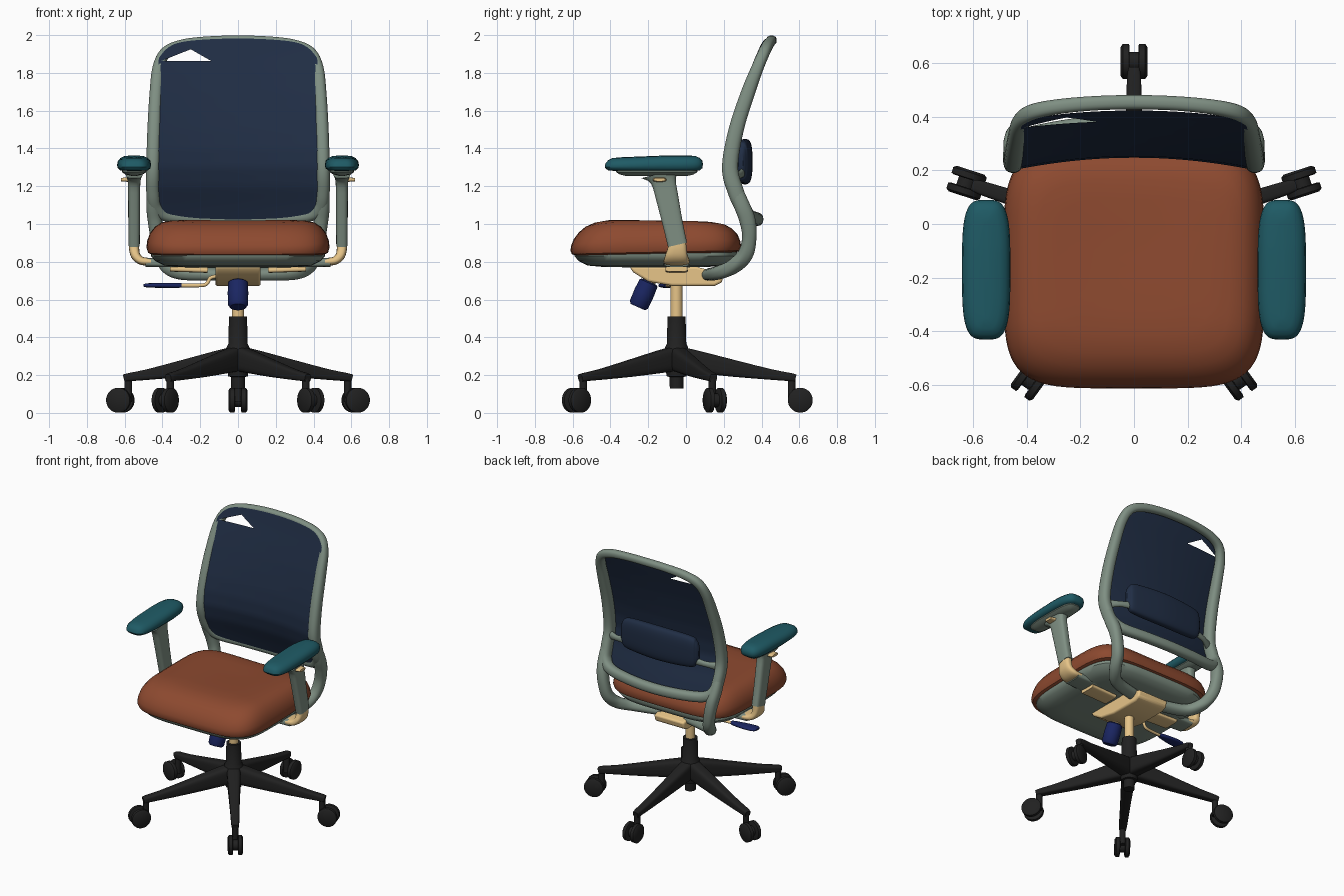
import bpy, bmesh, math
from mathutils import Vector

if "Cube" in bpy.data.objects:
    bpy.data.objects.remove(bpy.data.objects["Cube"])


def mat(name, r, g, b):
    m = bpy.data.materials.new(name)
    m.diffuse_color = (*[(c / 255) ** 2.2 for c in (r, g, b)], 1)
    m.use_nodes = True
    m.node_tree.nodes["Principled BSDF"].inputs["Base Color"].default_value = m.diffuse_color
    return m


RUST = mat("rust fabric", 140, 75, 51)
NAVY = mat("navy mesh", 37, 49, 70)
TEAL = mat("teal pad", 36, 91, 101)
GREEN = mat("grey green plastic", 126, 142, 130)
TAN = mat("tan metal", 230, 195, 135)
BLUE = mat("blue knob", 32, 42, 98)
BLACK = mat("black plastic", 38, 38, 38)


def finish(bm, name, m, angle=40):
    bmesh.ops.recalc_face_normals(bm, faces=bm.faces)
    me = bpy.data.meshes.new(name)
    bm.to_mesh(me)
    bm.free()
    for p in me.polygons:
        p.use_smooth = True
    me.set_sharp_from_angle(angle=math.radians(angle))
    me.materials.append(m)
    ob = bpy.data.objects.new(name, me)
    bpy.context.collection.objects.link(ob)
    return ob


def spow(c, n):
    return math.copysign(abs(c) ** (2 / n), c)


def loft(rings, closed, name, m):
    bm = bmesh.new()
    vs = [[bm.verts.new(p) for p in r] for r in rings]
    k = len(vs[0])
    pairs = list(zip(vs, vs[1:])) + ([(vs[-1], vs[0])] if closed else [])
    for a, b in pairs:
        for i in range(k):
            j = (i + 1) % k
            bm.faces.new((a[i], a[j], b[j], b[i]))
    if not closed:
        bm.faces.new(vs[0])
        bm.faces.new(vs[-1])
    return finish(bm, name, m)


def tube(name, pts, m, ref=(0, 1, 0), n=2, smooth=6, closed=False, sides=20):
    """Sweep along (x, y, z, ra, rb); rb lies along ref, ra across it."""
    P = [Vector(p) for p in pts]
    N = len(P)
    Q = []
    for i in range(N if closed else N - 1):
        if closed:
            p0, p1, p2, p3 = (P[(i + d) % N] for d in (-1, 0, 1, 2))
        else:
            p0, p1, p2, p3 = (P[min(max(i + d, 0), N - 1)] for d in (-1, 0, 1, 2))
        for s in range(smooth):
            t = s / smooth
            Q.append((p1 * 2 + (p2 - p0) * t + (p0 * 2 - p1 * 5 + p2 * 4 - p3) * t * t
                      + (p1 * 3 - p0 - p2 * 3 + p3) * t ** 3) * 0.5)
    if not closed:
        Q.append(P[-1])
    C = [Vector(q[:3]) for q in Q]
    L = len(C)
    rings = []
    for i, q in enumerate(Q):
        nx = C[(i + 1) % L] if closed else C[min(i + 1, L - 1)]
        pv = C[i - 1] if closed else C[max(i - 1, 0)]
        T = (nx - pv).normalized()
        R = Vector(ref)
        B = (R - T * T.dot(R)).normalized()
        A = T.cross(B)
        rings.append([C[i] + A * (q[3] * spow(math.cos(h), n)) + B * (q[4] * spow(math.sin(h), n))
                      for h in (2 * math.pi * (k + .5) / sides for k in range(sides))])
    return loft(rings, closed, name, m)


def rod(name, p0, p1, radii, m, ref=(0, 1, 0)):
    """Straight turned part: radii = [(position 0..1, radius)]."""
    a, b = Vector(p0), Vector(p1)
    return tube(name, [(*a.lerp(b, t), r, r) for t, r in radii], m, ref, smooth=1, sides=24)


def cushion(name, cx, cy, a, b, n, rings, m, deform=None, sides=64):
    """Rounded slab from stacked outlines: rings = [(inset, z)]."""
    out = []
    for d, z in rings:
        ring = []
        for k in range(sides):
            h = 2 * math.pi * k / sides
            x, y = cx + (a - d) * spow(math.cos(h), n), cy + (b - d) * spow(math.sin(h), n)
            ring.append((x, y, deform(x, y, z) if deform else z))
        out.append(ring)
    return loft(out, False, name, m)


# seat cushion and pan
def seat_shape(x, y, z):
    f = (z - .84) / .18
    front = max(0, (-.36 - y) / .25)
    dish = .02 * max(0, 1 - (x / .4) ** 2) * max(0, min(1, (y + .5) / .5))
    return z - f * (.05 * front ** 2 + dish) + .02 * (y + .2) * (1 - f)


cushion("seat_cushion", 0, -.16, .485, .452, 4.8,
        [(.3, .84), (.03, .84), (.008, .85), (0, .875), (.004, .91), (.018, .95), (.045, .985), (.08, 1.008),
         (.13, 1.02), (.2, 1.025), (.3, 1.025), (.42, 1.025)], RUST, seat_shape)
cushion("seat_pan", 0, -.16, .46, .43, 4.5,
        [(.35, .77), (.16, .772), (.07, .78), (.02, .805), (0, .83), (.0, .852), (.1, .855)], GREEN)

# backrest surface: depth from height, bowed across the width
YR = [(.9, .34), (1.0, .325), (1.1, .29), (1.2, .25), (1.3, .231), (1.4, .24), (1.5, .263),
      (1.6, .293), (1.7, .326), (1.8, .363), (1.9, .402), (2.0, .437)]


def surf(x, z):
    i = min(max(int((z - .9) * 10), 0), 10)
    (z0, y0), (z1, y1) = YR[i], YR[i + 1]
    return y0 + (y1 - y0) * (z - z0) / (z1 - z0) + (.025 + .035 * (2 - z)) * (1 - (x / .46) ** 2)


# back frame loop
half = [(0, 1.972, .026, .027), (.15, 1.968, .026, .027), (.29, 1.95, .028, .028), (.38, 1.91, .03, .03),
        (.42, 1.83, .032, .032), (.434, 1.7, .034, .037), (.444, 1.5, .036, .04), (.45, 1.3, .036, .043),
        (.45, 1.17, .036, .043), (.435, 1.09, .036, .04), (.37, 1.045, .035, .036), (.2, 1.03, .035, .034),
        (0, 1.025, .035, .034)]
loop = half + [(-x, z, a, b) for x, z, a, b in half[-2:0:-1]]
tube("back_frame", [(x, surf(x, z), z, a, b) for x, z, a, b in loop], GREEN, n=2.4, closed=True)

# back mesh panel, with the handle slot cut near the top
bm = bmesh.new()
U, V = 40, 40
grid = []
for j in range(V + 1):
    row = []
    for i in range(U + 1):
        u = 2 * i / U - 1
        u = math.copysign(1 - (1 - abs(u)) ** 1.4, u)
        z0, z1 = 1.012 + .015 * u * u + .05 * u ** 10, 1.982 - .03 * u * u - .075 * u ** 10
        z = z0 + (z1 - z0) * j / V
        row.append(bm.verts.new((u * (.452 - .035 * max(0, (z - 1.3) / .6) ** 1.5), 0, z)))
    grid.append(row)
for j in range(V):
    for i in range(U):
        bm.faces.new((grid[j][i], grid[j][i + 1], grid[j + 1][i + 1], grid[j + 1][i]))
slot = [Vector(p) for p in ((-.41, 0, 1.862), (-.14, 0, 1.862), (-.25, 0, 1.925))]
edges = []
for a, b in zip(slot, slot[1:] + slot[:1]):
    d = b - a
    no = Vector((d.z, 0, -d.x))
    edges.append((a, no))
    bmesh.ops.bisect_plane(bm, geom=bm.verts[:] + bm.edges[:] + bm.faces[:], plane_co=a, plane_no=no)
gone = [f for f in bm.faces if all((f.calc_center_median() - a).dot(no) < 0 for a, no in edges)]
bmesh.ops.delete(bm, geom=gone, context='FACES')
for v in bm.verts:
    v.co.y = surf(v.co.x, v.co.z) - .034
finish(bm, "back_mesh", NAVY)

# lumbar pad behind the mesh
tube("lumbar_pad", [(x, surf(x, 1.33) + .03, 1.33, a, b) for x, a, b in
                    ((-.31, .04, .012), (-.29, .085, .028), (-.24, .11, .037), (0, .12, .04),
                     (.24, .11, .037), (.29, .085, .028), (.31, .04, .012))], NAVY, n=3, sides=32)

# parts on both sides
for s, side in ((-1, "left"), (1, "right")):
    tube("back_support_" + side, [(s * .452, .255, 1.2, .03, .036), (s * .45, .295, 1.1, .036, .042),
         (s * .44, .325, 1.02, .038, .043), (s * .425, .335, .93, .038, .038), (s * .405, .315, .84, .038, .04),
         (s * .37, .25, .775, .038, .04), (s * .29, .17, .742, .036, .04), (s * .1, .12, .735, .03, .04)],
         GREEN, ref=(0, 1, .4), n=2.4)
    tube("lumbar_hook_" + side, [(s * .29, surf(.29, 1.27) + .03, 1.27, .025, .015),
         (s * .36, surf(.36, 1.27) + .025, 1.26, .02, .015), (s * .43, surf(.43, 1.25), 1.25, .03, .02)], GREEN)
    # armrest
    cushion("arm_pad_" + side, s * .55, -.17, .09, .26, 3.6,
            [(.06, 1.281), (.018, 1.283), (.004, 1.295), (0, 1.315), (.004, 1.335), (.018, 1.35),
             (.04, 1.36), (.08, 1.363)], TEAL,
            lambda x, y, z: z - .012 * max(0, (-.1 - y) / .3) * (z > 1.3))
    cushion("arm_pad_plate_" + side, s * .55, -.155, .065, .215, 3.5,
            [(.05, 1.255), (.02, 1.262), (0, 1.275), (0, 1.29)], GREEN)
    tube("arm_post_" + side, [(s * .55, -.045, .89, .03, .052), (s * .55, -.07, 1.0, .031, .054),
         (s * .55, -.1, 1.14, .032, .06), (s * .55, -.12, 1.23, .034, .068), (s * .55, -.13, 1.27, .045, .11)],
         GREEN, n=3.5, smooth=3)
    tube("arm_bend_" + side, [(s * .46, -.05, .8, .02, .068), (s * .51, -.05, .805, .022, .068),
         (s * .54, -.05, .83, .025, .06), (s * .55, -.047, .87, .027, .05), (s * .55, -.045, .92, .027, .046)],
         TAN, n=3)
    tube("arm_bar_" + side, [(s * .1, -.05, .785, .018, .08), (s * .49, -.05, .797, .024, .066)],
         GREEN, n=4, smooth=1)
    tube("arm_slide_" + side, [(s * .16, -.05, .755, .014, .06), (s * .36, -.05, .762, .014, .06)],
         TAN, n=4, smooth=1)
    tube("arm_catch_" + side, [(s * .56, -.14, 1.235, .014, .04), (s * .62, -.14, 1.235, .009, .03)],
         TAN, n=3, smooth=1)

# tilt mechanism under the seat
bm = bmesh.new()
prof = [(-.3, .775), (-.28, .745), (-.2, .695), (-.07, .672), (.15, .672), (.19, .69), (.2, .735), (.05, .775)]
f = bm.faces.new([bm.verts.new((-.12, y, z)) for y, z in prof])
ext = bmesh.ops.extrude_face_region(bm, geom=[f])["geom"]
bmesh.ops.translate(bm, vec=(.24, 0, 0), verts=[g for g in ext if isinstance(g, bmesh.types.BMVert)])
mech = finish(bm, "tilt_mechanism", TAN)
bev = mech.modifiers.new("bevel", 'BEVEL')
bev.width, bev.segments = .012, 3
rod("tension_neck", (0, -.17, .74), (0, -.21, .67), [(0, .035), (1, .035)], TAN)
rod("tension_knob", (0, -.195, .695), (0, -.255, .56),
    [(0, .04), (.05, .052), (.45, .055), (.9, .053), (1, .042)], BLUE)

# height lever
tube("lever_rod", [(-.1, -.08, .725, .01, .01), (-.145, -.08, .715, .01, .01), (-.165, -.085, .685, .01, .01),
                   (-.2, -.09, .675, .01, .01), (-.33, -.1, .675, .01, .01)], TAN, sides=12)
tube("lever_paddle", [(-.3, -.1, .675, .012, .015), (-.34, -.1, .675, .014, .025), (-.42, -.105, .675, .013, .038),
                      (-.48, -.11, .675, .011, .036), (-.5, -.11, .675, .006, .02)], BLUE, n=2.6)

# gas column and star base
CY = -.05
rod("gas_column", (0, CY, .45), (0, CY, .69), [(0, .032), (1, .032)], TAN)
rod("base_hub", (0, CY, .13), (0, CY, .51),
    [(0, .036), (.16, .038), (.165, .052), (.25, .058), (.5, .066), (.58, .06), (.62, .052), (1, .048)], BLACK)
for i in range(5):
    ang = math.radians(90 + 72 * i)
    e, t = Vector((math.cos(ang), math.sin(ang), 0)), Vector((-math.sin(ang), math.cos(ang), 0))

    def at(r, z, off=0):
        return Vector((0, CY, z)) + e * r + t * off
    tube(f"base_leg_{i}", [(*at(r, z), a, b) for r, z, a, b in
         ((.02, .285, .045, .065), (.1, .272, .045, .06), (.3, .236, .036, .045), (.5, .203, .029, .028),
          (.6, .19, .026, .022), (.63, .184, .02, .02))], BLACK, ref=(0, 0, 1), n=4, smooth=2)
    rod(f"caster_stem_{i}", at(.61, .06), at(.61, .2), [(0, .02), (1, .02)], BLACK)
    rod(f"caster_axle_{i}", at(.655, .067, -.03), at(.655, .067, .03), [(0, .035), (1, .035)], BLACK, ref=(0, 0, 1))
    for s in (-1, 1):
        rod(f"caster_wheel_{i}_{s}", at(.655, .067, s * .016), at(.655, .067, s * .05),
            [(0, .056), (.1, .066), (.75, .066), (1, .054)], BLACK, ref=(0, 0, 1))
